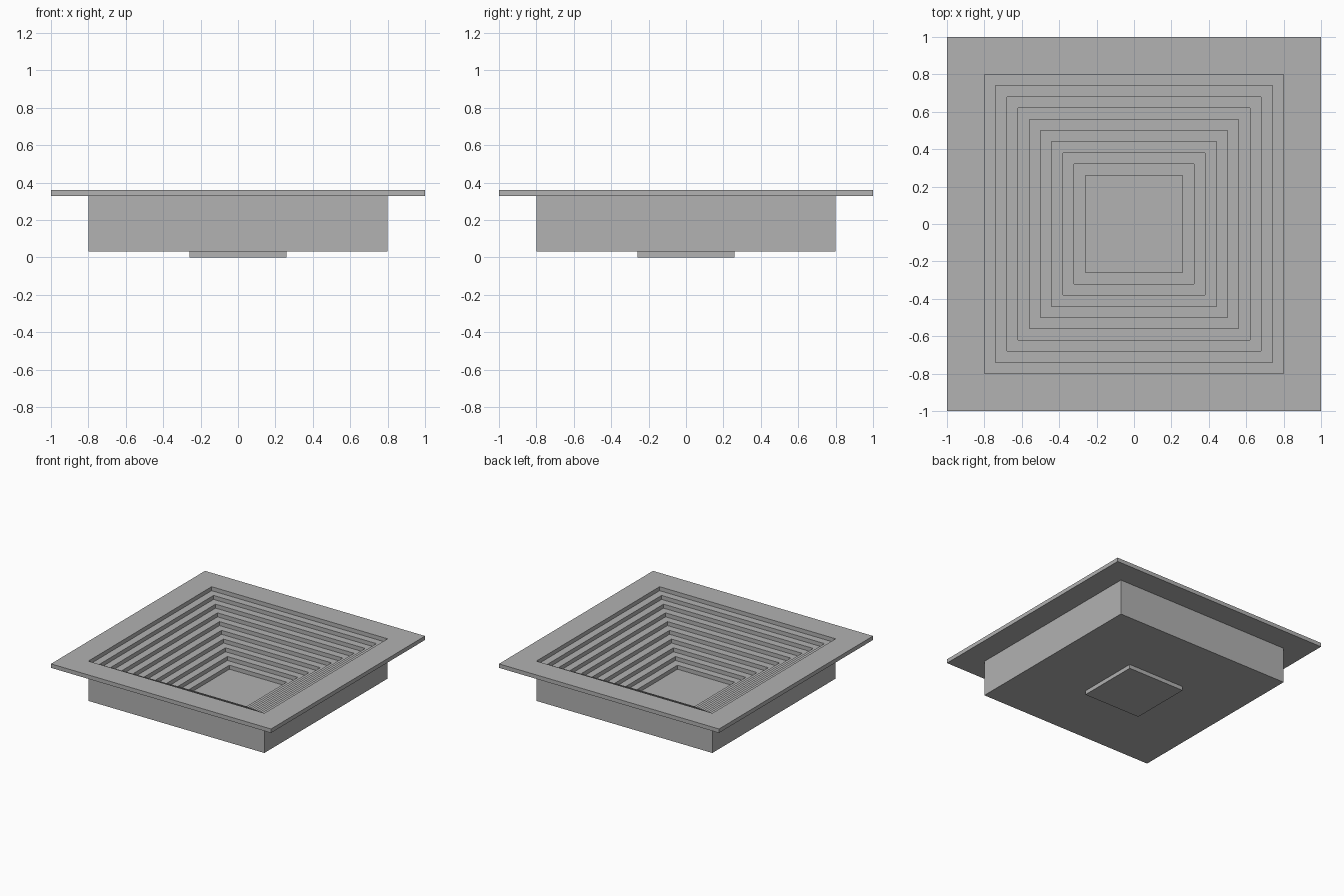
import bpy
import bmesh

if "Cube" in bpy.data.objects:
    bpy.data.objects.remove(bpy.data.objects["Cube"], do_unlink=True)

LAYER = 0.36 / 11      # height of one step
TREAD = 0.06           # width of one step
STEPS = 9
BODY = 0.8             # half width of the basin
RIM = 1.0              # half width of the rim
FLOOR = BODY - STEPS * TREAD

# Single grey finish
grey = bpy.data.materials.new("plain_grey")
grey.use_nodes = True
colour = (0.445, 0.445, 0.445, 1)
grey.diffuse_color = colour
grey.node_tree.nodes["Principled BSDF"].inputs["Base Color"].default_value = colour


def square_sweep(name, profile, closed):
    """Sweep (half width, height) points around a square; cap the ends if open."""
    bm = bmesh.new()
    rings = [[bm.verts.new((sx * h, sy * h, z))
              for sx, sy in ((-1, -1), (1, -1), (1, 1), (-1, 1))]
             for h, z in profile]
    pairs = list(zip(rings, rings[1:]))
    if closed:
        pairs.append((rings[-1], rings[0]))
    else:
        bm.faces.new(rings[0])
        bm.faces.new(rings[-1])
    for a, b in pairs:
        for i in range(4):
            j = (i + 1) % 4
            bm.faces.new((a[i], a[j], b[j], b[i]))
    bmesh.ops.recalc_face_normals(bm, faces=bm.faces)
    mesh = bpy.data.meshes.new(name)
    bm.to_mesh(mesh)
    bm.free()
    mesh.materials.append(grey)
    obj = bpy.data.objects.new(name, mesh)
    bpy.context.collection.objects.link(obj)
    return obj


# Floor plate under the central opening
square_sweep("floor_plate", [(FLOOR, 0), (FLOOR, LAYER)], closed=False)

# Basin: straight outer wall, stairs descending inside
top = (STEPS + 1) * LAYER
stairs = [(BODY, LAYER), (BODY, top)]
for k in range(1, STEPS + 1):
    half = BODY - k * TREAD
    stairs += [(half, top - (k - 1) * LAYER), (half, top - k * LAYER)]
square_sweep("stepped_basin", stairs, closed=True)

# Flat rim around the top
square_sweep("rim", [(BODY, top), (RIM, top), (RIM, top + LAYER), (BODY, top + LAYER)],
             closed=True)
